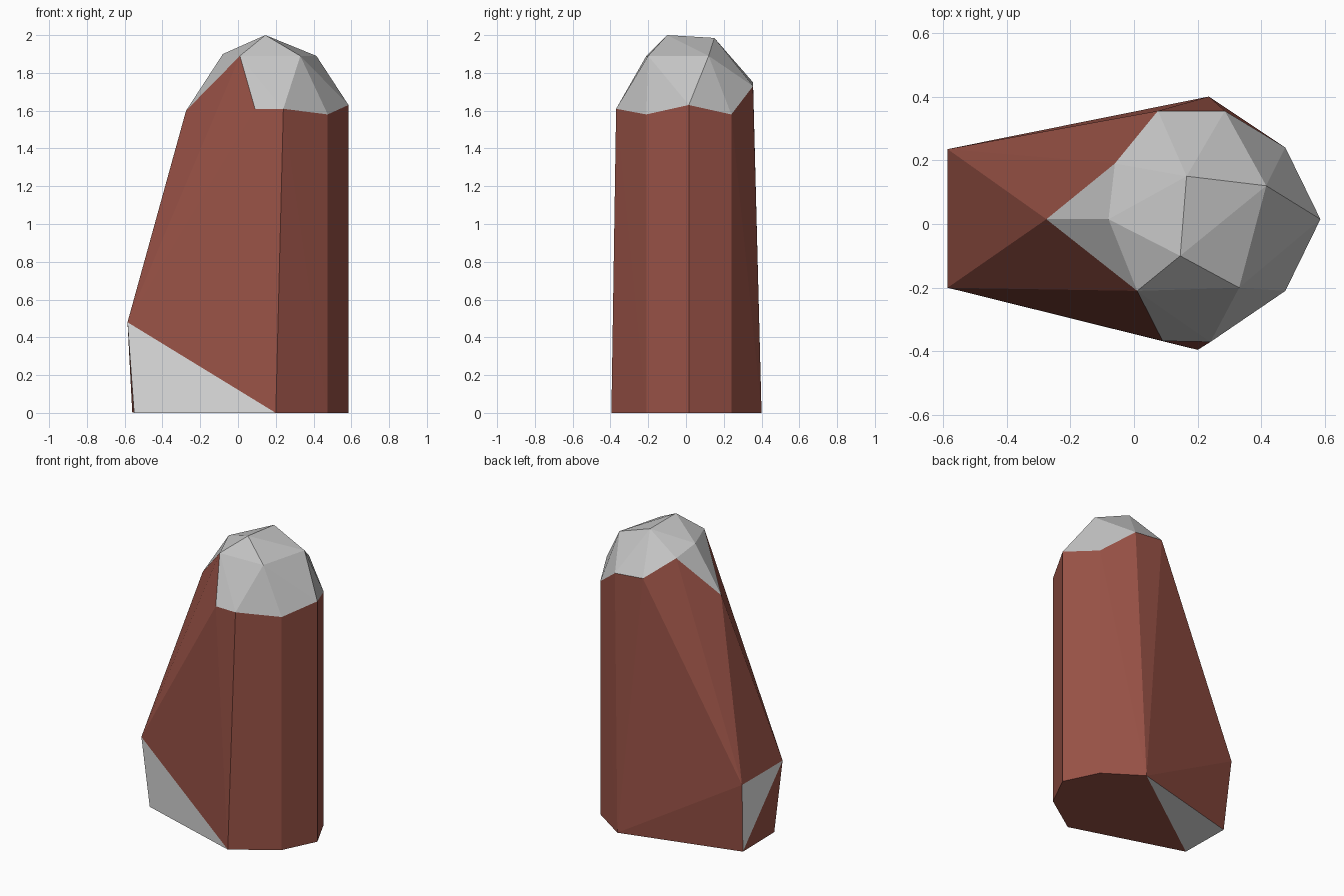
import bpy
import bmesh

old = bpy.data.objects.get("Cube")
if old:
    bpy.data.objects.remove(old, do_unlink=True)


def material(name, rgb):
    m = bpy.data.materials.new(name)
    m.use_nodes = True
    m.diffuse_color = (*rgb, 1)
    m.node_tree.nodes["Principled BSDF"].inputs["Base Color"].default_value = (*rgb, 1)
    return m


# Corners of the faceted block: foot, base outline, shoulder ring and crown
foot = {
    "foot_front": (-0.585, -0.20, 0.48),
    "foot_back": (-0.585, 0.235, 0.48),
    "toe_front": (-0.55, -0.16, 0),
    "toe_back": (-0.56, 0.19, 0.004),
    "base_front": (0.20, -0.395, 0),
    "base_back": (0.235, 0.40, 0),
}
base = [(0.475, -0.21, 0), (0.585, 0.015, 0), (0.475, 0.24, 0)]
shoulder = [
    (0.475, -0.21, 1.58), (0.585, 0.015, 1.63), (0.475, 0.24, 1.58),
    (0.285, 0.355, 1.73), (0.075, 0.355, 1.75), (-0.06, 0.19, 1.86),
    (-0.275, 0.015, 1.60), (0.01, -0.21, 1.89),
    (0.09, -0.367, 1.61), (0.24, -0.37, 1.61),
]
crown = [
    (-0.08, 0.015, 1.90), (0.33, -0.20, 1.89), (0.415, 0.12, 1.89),
    (0.145, -0.10, 2.0), (0.165, 0.15, 1.985),
]

# Stretch a hull over the corners
bm = bmesh.new()
named = {key: bm.verts.new(co) for key, co in foot.items()}
for co in base + shoulder + crown:
    bm.verts.new(co)
bmesh.ops.convex_hull(bm, input=bm.verts[:])
bmesh.ops.recalc_face_normals(bm, faces=bm.faces[:])

# Grey cap above the shoulder, pale chips on the foot, red elsewhere
chips = [
    {named[k] for k in keys} for keys in (
        ("foot_front", "base_front", "toe_front"),
        ("foot_front", "foot_back", "toe_back"),
        ("toe_front", "toe_back", "base_back"),
    )
]
for face in bm.faces:
    face.smooth = False
    if min(v.co.z for v in face.verts) > 1.5:
        face.material_index = 1
    elif set(face.verts) in chips:
        face.material_index = 2

mesh = bpy.data.meshes.new("faceted_pillar")
bm.to_mesh(mesh)
bm.free()
mesh.materials.append(material("brick_red", (0.32, 0.085, 0.062)))
mesh.materials.append(material("cap_grey", (0.55, 0.55, 0.55)))
mesh.materials.append(material("chip_pale_grey", (0.8, 0.8, 0.8)))
pillar = bpy.data.objects.new("faceted_pillar", mesh)
bpy.context.collection.objects.link(pillar)
